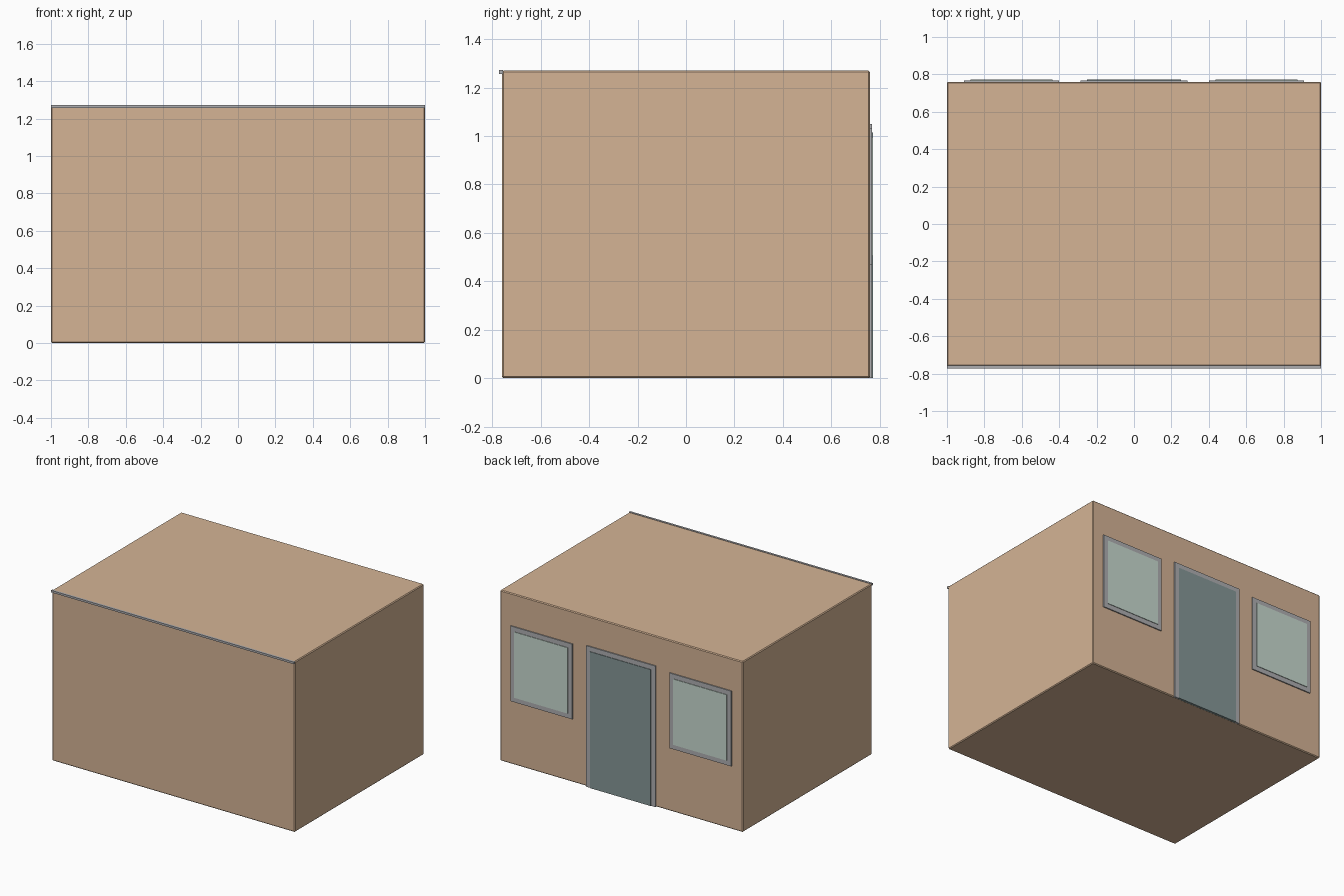
import bpy, bmesh

if "Cube" in bpy.data.objects:
    bpy.data.objects.remove(bpy.data.objects["Cube"])


def srgb(r, g, b):
    return tuple(c ** 2.2 for c in (r, g, b)) + (1.0,)


def material(name, rgb):
    m = bpy.data.materials.new(name)
    m.diffuse_color = srgb(*rgb)
    m.use_nodes = True
    m.node_tree.nodes["Principled BSDF"].inputs["Base Color"].default_value = m.diffuse_color
    return m


WALL = material("tan_plaster", (0.83, 0.70, 0.58))
TRIM = material("grey_trim", (0.68, 0.68, 0.69))
GLASS = material("pale_glass", (0.78, 0.85, 0.81))
DOOR = material("dark_door", (0.52, 0.59, 0.59))


def finish(name, bm, mat):
    bmesh.ops.recalc_face_normals(bm, faces=bm.faces[:])
    mesh = bpy.data.meshes.new(name)
    bm.to_mesh(mesh)
    bm.free()
    mesh.materials.append(mat)
    obj = bpy.data.objects.new(name, mesh)
    bpy.context.collection.objects.link(obj)
    return obj


def box(name, x, y, z, mat, bevel=0.0):
    bm = bmesh.new()
    bmesh.ops.create_cube(bm, size=1)
    for v in bm.verts:
        for i, (a, b) in enumerate((x, y, z)):
            v.co[i] = a if v.co[i] < 0 else b
    obj = finish(name, bm, mat)
    if bevel:
        mod = obj.modifiers.new("edge", "BEVEL")
        mod.width = bevel
        mod.segments = 1
    return obj


def frame(name, x, z, width, y, mat, open_bottom=False):
    """Mitred flat frame, extruded in y; a doorway has no sill."""
    w, base = width, z[0] if open_bottom else z[0] + width
    outer = [(x[0], z[0]), (x[0], z[1]), (x[1], z[1]), (x[1], z[0])]
    inner = [(x[0] + w, base), (x[0] + w, z[1] - w),
             (x[1] - w, z[1] - w), (x[1] - w, base)]
    bm = bmesh.new()
    o = [bm.verts.new((p[0], y[0], p[1])) for p in outer]
    n = [bm.verts.new((p[0], y[0], p[1])) for p in inner]
    for i in range(3 if open_bottom else 4):
        j = (i + 1) % 4
        bm.faces.new((o[i], o[j], n[j], n[i]))
    ext = bmesh.ops.extrude_face_region(bm, geom=bm.faces[:], use_keep_orig=True)
    for v in ext["geom"]:
        if isinstance(v, bmesh.types.BMVert):
            v.co.y = y[1]
    return finish(name, bm, mat)


# Main block with fine chamfered edges
box("building_body", (-1, 1), (-0.76, 0.76), (0, 1.27), WALL, 0.006)

# Slim trim along the top of the front wall
box("front_roof_trim", (-1, 1), (-0.772, -0.756), (1.257, 1.272), TRIM)

# Openings on the back wall: frame plus a slightly proud panel
FRAME_Y, PANEL_Y, W = (0.755, 0.768), (0.755, 0.772), 0.035
for side, x in (("left", (0.40, 0.91)), ("right", (-0.91, -0.40))):
    frame(side + "_window_frame", x, (0.47, 1.03), W, FRAME_Y, TRIM)
    box(side + "_window_pane", (x[0] + W, x[1] - W), PANEL_Y,
        (0.47 + W, 1.03 - W), GLASS)

frame("door_frame", (-0.285, 0.285), (0, 1.05), W, FRAME_Y, TRIM, True)
box("door_panel", (-0.285 + W, 0.285 - W), PANEL_Y, (0, 1.05 - W), DOOR)
